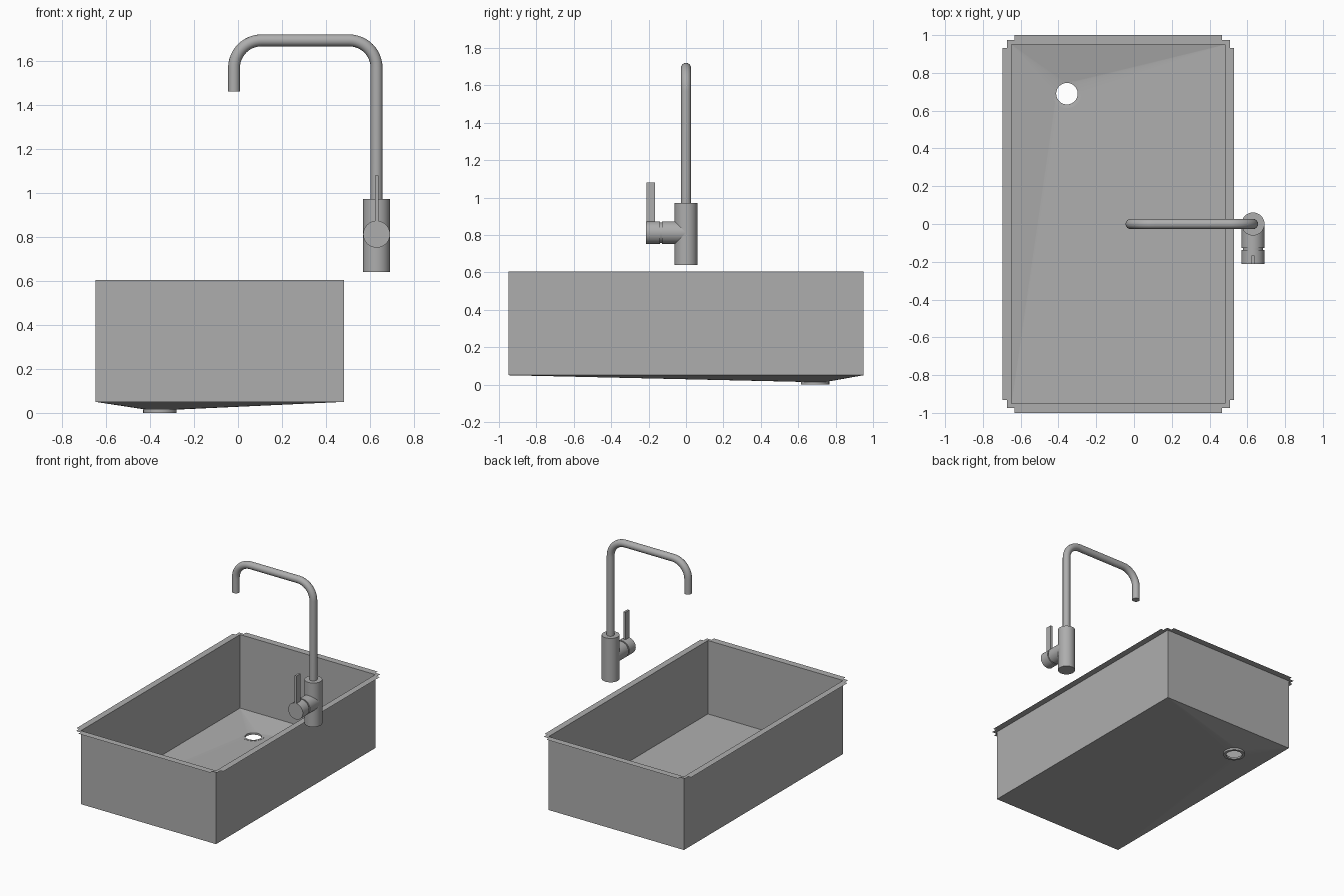
import bpy, bmesh, math
from mathutils import Vector

if "Cube" in bpy.data.objects:
    bpy.data.objects.remove(bpy.data.objects["Cube"])

steel = bpy.data.materials.new("brushed steel grey")
steel.use_nodes = True
COLOUR = (0.42, 0.42, 0.42, 1)
steel.diffuse_color = COLOUR
steel.node_tree.nodes["Principled BSDF"].inputs["Base Color"].default_value = COLOUR

CX, HX, HY = -0.083, 0.565, 0.95       # basin centre and half sizes
RIM_Z, FLOOR_Z = 0.605, 0.05
DRAIN = Vector((-0.355, 0.69, 0.014))
DRAIN_R, SEG = 0.057, 48
TAP_X, LEVER_Z, TAP_R = 0.63, 0.812, 0.061
CORNERS = [(1, 1), (-1, 1), (-1, -1), (1, -1)]


def finish(name, bm):
    mesh = bpy.data.meshes.new(name)
    bm.to_mesh(mesh)
    bm.free()
    obj = bpy.data.objects.new(name, mesh)
    bpy.context.collection.objects.link(obj)
    mesh.materials.append(steel)
    return obj


def smooth(obj):
    bpy.ops.object.select_all(action="DESELECT")
    obj.select_set(True)
    bpy.context.view_layer.objects.active = obj
    bpy.ops.object.shade_smooth_by_angle(angle=math.radians(35))


def cylinder(name, start, end, radius):
    start, end = Vector(start), Vector(end)
    axis = end - start
    bpy.ops.mesh.primitive_cylinder_add(
        vertices=SEG, radius=radius, depth=axis.length, location=(start + end) / 2,
        rotation=axis.to_track_quat("Z", "Y").to_euler())
    obj = bpy.context.object
    obj.name = name
    obj.data.materials.append(steel)
    smooth(obj)


def corner_ring(bm, z):
    return [bm.verts.new((CX + sx * HX, sy * HY, z)) for sx, sy in CORNERS]


# Basin walls, and a floor that falls from its four corners to the drain hole
bm = bmesh.new()
top, low = corner_ring(bm, RIM_Z), corner_ring(bm, FLOOR_Z)
for i in range(4):
    j = (i + 1) % 4
    bm.faces.new((top[i], top[j], low[j], low[i]))
hole = []
for i in range(SEG):
    a = 2 * math.pi * (i + 0.5) / SEG
    hole.append(bm.verts.new(DRAIN + DRAIN_R * Vector((math.cos(a), math.sin(a), 0))))
for i in range(SEG):
    j = (i + 1) % SEG
    c, d = low[i * 4 // SEG], low[j * 4 // SEG]
    bm.faces.new((hole[i], c, hole[j]))
    if c != d:
        bm.faces.new((hole[j], c, d))
bmesh.ops.recalc_face_normals(bm, faces=bm.faces)
finish("basin", bm)

# Flat flange with stepped corners
bm = bmesh.new()
inner = corner_ring(bm, RIM_Z)
steps = [(0.613, 0.933), (0.59, 0.933), (0.59, 0.973), (0.55, 0.973), (0.55, 1.0)]
outer = []
for sx, sy in CORNERS:
    for x, y in steps[::sx * sy]:
        outer.append(bm.verts.new((CX + sx * x, sy * y, RIM_Z)))
for ring in (inner, outer):
    for i, v in enumerate(ring):
        bm.edges.new((v, ring[(i + 1) % len(ring)]))
bmesh.ops.triangle_fill(bm, edges=bm.edges[:], use_beauty=True, normal=(0, 0, 1))
finish("rim_flange", bm)

# Drain collar turned from a small rectangular section
bm = bmesh.new()
section = [(DRAIN_R, 0.014), (0.076, 0.016), (0.076, 0), (DRAIN_R, 0)]
pts = [bm.verts.new((DRAIN.x + r, DRAIN.y, z)) for r, z in section]
edges = [bm.edges.new((pts[i], pts[(i + 1) % 4])) for i in range(4)]
bmesh.ops.spin(bm, geom=pts + edges, cent=DRAIN, axis=(0, 0, 1),
               angle=2 * math.pi, steps=SEG, use_merge=True)
bmesh.ops.remove_doubles(bm, verts=bm.verts, dist=0.0001)
bmesh.ops.recalc_face_normals(bm, faces=bm.faces)
smooth(finish("drain_collar", bm))

# Tap body, side valve and handle knob
cylinder("tap_body", (TAP_X, 0, 0.64), (TAP_X, 0, 0.972), TAP_R)
cylinder("valve_arm", (TAP_X, 0, LEVER_Z), (TAP_X, -0.128, LEVER_Z), TAP_R)
cylinder("valve_neck", (TAP_X, -0.12, LEVER_Z), (TAP_X, -0.15, LEVER_Z), 0.054)
cylinder("handle_knob", (TAP_X, -0.138, LEVER_Z), (TAP_X, -0.213, LEVER_Z), TAP_R)

# Flat upright lever
bpy.ops.mesh.primitive_cube_add(size=1, location=(TAP_X, -0.189, 0.96))
lever = bpy.context.object
lever.name = "handle_lever"
lever.scale = (0.016, 0.046, 0.24)
lever.data.materials.append(steel)

# Spout tube swept along a path with two rounded bends
SPOUT_X, TOP_Z, BEND = -0.018, 1.693, 0.125
path = [(TAP_X, 0.96)]
for cx, start in ((TAP_X - BEND, 0), (SPOUT_X + BEND, 90)):
    for k in range(13):
        a = math.radians(start + 90 * k / 12)
        path.append((cx + BEND * math.cos(a), TOP_Z - BEND + BEND * math.sin(a)))
path.append((SPOUT_X, 1.46))
curve = bpy.data.curves.new("spout_tube", "CURVE")
curve.dimensions = "3D"
curve.bevel_depth = 0.027
curve.bevel_resolution = 6
curve.use_fill_caps = True
spline = curve.splines.new("POLY")
spline.points.add(len(path) - 1)
for point, (x, z) in zip(spline.points, path):
    point.co = (x, 0, z, 1)
spout = bpy.data.objects.new("spout_tube", curve)
bpy.context.collection.objects.link(spout)
curve.materials.append(steel)
bpy.ops.object.select_all(action="DESELECT")
spout.select_set(True)
bpy.context.view_layer.objects.active = spout
bpy.ops.object.convert(target="MESH")
smooth(bpy.context.object)
